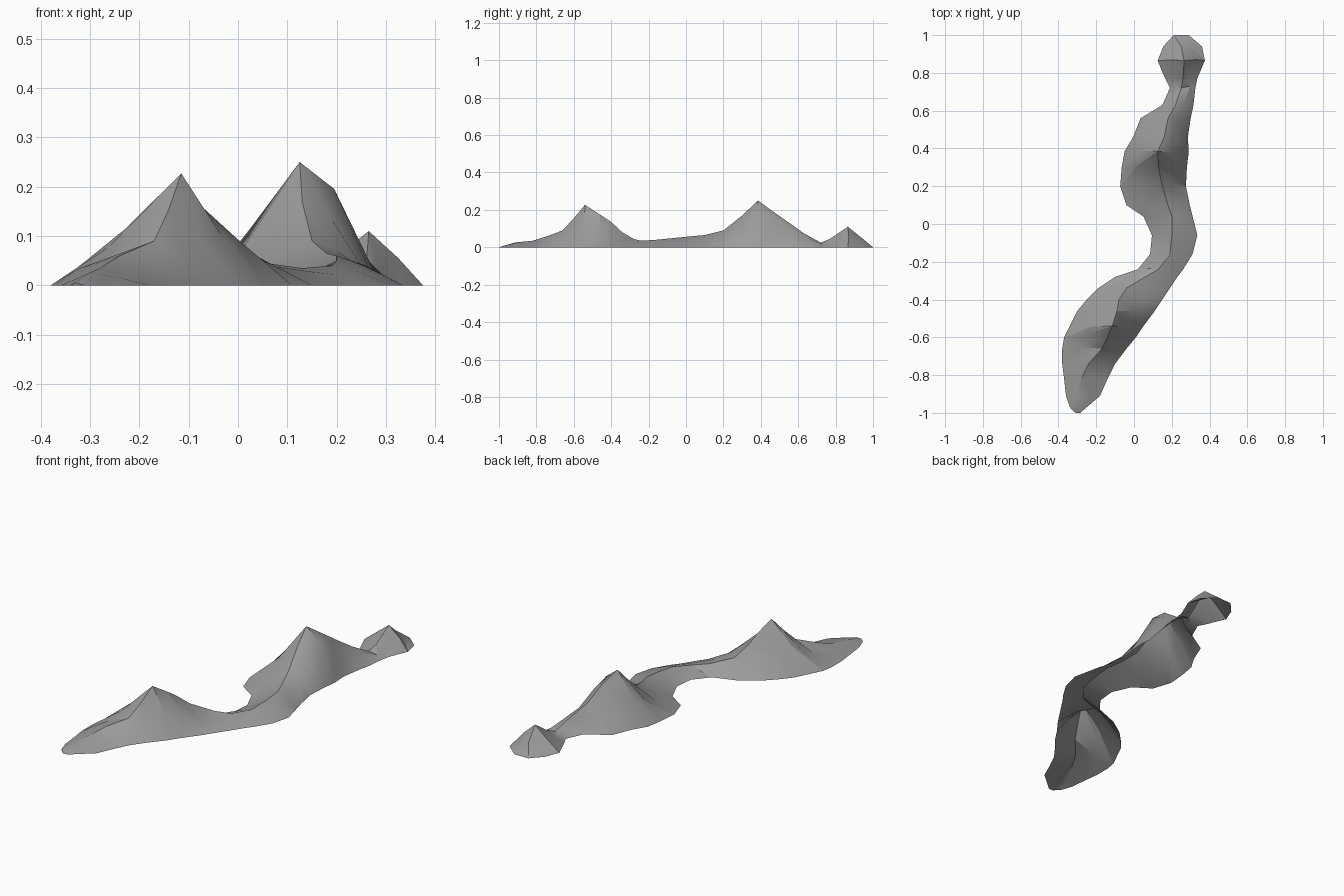
import bpy
import bmesh
import random
from math import radians

random.seed(4)

cube = bpy.data.objects.get("Cube")
if cube:
    bpy.data.objects.remove(cube, do_unlink=True)

rock = bpy.data.materials.new("grey rock")
rock.use_nodes = True
rock.diffuse_color = (0.33, 0.33, 0.33, 1)
shader = next(n for n in rock.node_tree.nodes if n.type == "BSDF_PRINCIPLED")
shader.inputs["Base Color"].default_value = rock.diffuse_color
shader.inputs["Roughness"].default_value = 0.9

# Cross-sections along the range: y, left foot x, crest x, crest height, right foot x
south_mountain = [
    (-.97, -.34, -.30, .01, -.25),
    (-.91, -.36, -.30, .026, -.18),
    (-.82, -.37, -.28, .035, -.14),
    (-.74, -.38, -.24, .06, -.1),
    (-.66, -.38, -.17, .09, -.04),
    (-.6, -.37, -.14, .155, .01),
    (-.54, -.34, -.115, .227, .05),
    (-.46, -.3, -.09, .175, .11),
    (-.4, -.25, -.08, .135, .15),
    (-.34, -.19, -.04, .08, .19),
]
saddle = [
    (-.28, -.1, .06, .045, .23),
    (-.24, .02, .13, .035, .26),
    (-.16, .085, .19, .04, .31),
    (-.06, .095, .2, .05, .335),
    (.04, .05, .2, .06, .31),
]
north_mountain = [
    (.1, -.04, .18, .065, .295),
    (.2, -.073, .15, .09, .275),
    (.3, -.065, .13, .17, .28),
    (.385, -.05, .125, .25, .29),
    (.46, -.005, .16, .195, .285),
    (.56, .035, .18, .125, .3),
    (.63, .15, .22, .075, .315),
]
end_hill = [
    (.72, .19, .25, .025, .325),
    (.77, .165, .26, .045, .335),
    (.865, .125, .265, .11, .375),
    (.94, .155, .25, .05, .36),
]
# Each part has a left and a right shoulder: (share of the way to the foot, share of height)
parts = [
    (south_mountain, (.55, .56), (.5, .5)),
    (saddle, (.5, .6), (.5, .65)),
    (north_mountain, (.55, .48), (.36, .76)),
    (end_hill, (.5, .5), (.5, .5)),
]


def blend(crest, foot, share):
    return crest + (foot - crest) * share


def section(bm, row, left_shoulder, right_shoulder):
    """One row of vertices from the left foot over the crest to the right foot."""
    y, left, crest, height, right = row
    points = [(left, 0)]
    t, h = left_shoulder
    points.append((blend(crest, left, t), height * h))
    points.append((crest, height))
    t, h = right_shoulder
    points.append((blend(crest, right, t), height * h))
    points.append((right, 0))
    verts = []
    for i, (x, z) in enumerate(points):
        # Shoulders are slightly uneven, like weathered rock
        rough = 0.012 if i in (1, 3) else 0
        verts.append(bm.verts.new((
            x + random.uniform(-rough, rough),
            y + random.uniform(-rough, rough),
            z * (1 + random.uniform(-rough, rough) * 8))))
    return verts


def skin(bm, first, second):
    """Join two rows with triangles that alternate in direction."""
    for i in range(len(first) - 1):
        a, b, c, d = first[i], first[i + 1], second[i + 1], second[i]
        if i < len(first) // 2:
            bm.faces.new((a, b, c))
            bm.faces.new((a, c, d))
        else:
            bm.faces.new((a, b, d))
            bm.faces.new((b, c, d))


bm = bmesh.new()
rows = [section(bm, row, ls, rs) for part, ls, rs in parts for row in part]
for first, second in zip(rows, rows[1:]):
    skin(bm, first, second)

# Rounded tips at both ends of the range
for row, tip_left, tip_right, tip_y in ((rows[0], -.31, -.285, -1), (rows[-1], .21, .29, 1)):
    a = bm.verts.new((tip_left, tip_y, 0))
    b = bm.verts.new((tip_right, tip_y, 0))
    for first, second, tip in ((0, 1, a), (1, 2, a), (2, 3, b), (3, 4, b)):
        bm.faces.new((row[first], row[second], tip))
    bm.faces.new((row[2], b, a))

bmesh.ops.recalc_face_normals(bm, faces=bm.faces)
bm.normal_update()
if sum(f.normal.z for f in bm.faces) < 0:
    bmesh.ops.reverse_faces(bm, faces=bm.faces)

mesh = bpy.data.meshes.new("mountain_range")
bm.to_mesh(mesh)
bm.free()
mesh.materials.append(rock)
mountains = bpy.data.objects.new("mountain_range", mesh)
bpy.context.collection.objects.link(mountains)

# Soft slopes with crisp ridges
bpy.ops.object.select_all(action="DESELECT")
mountains.select_set(True)
bpy.context.view_layer.objects.active = mountains
bpy.ops.object.shade_smooth_by_angle(angle=radians(30))
